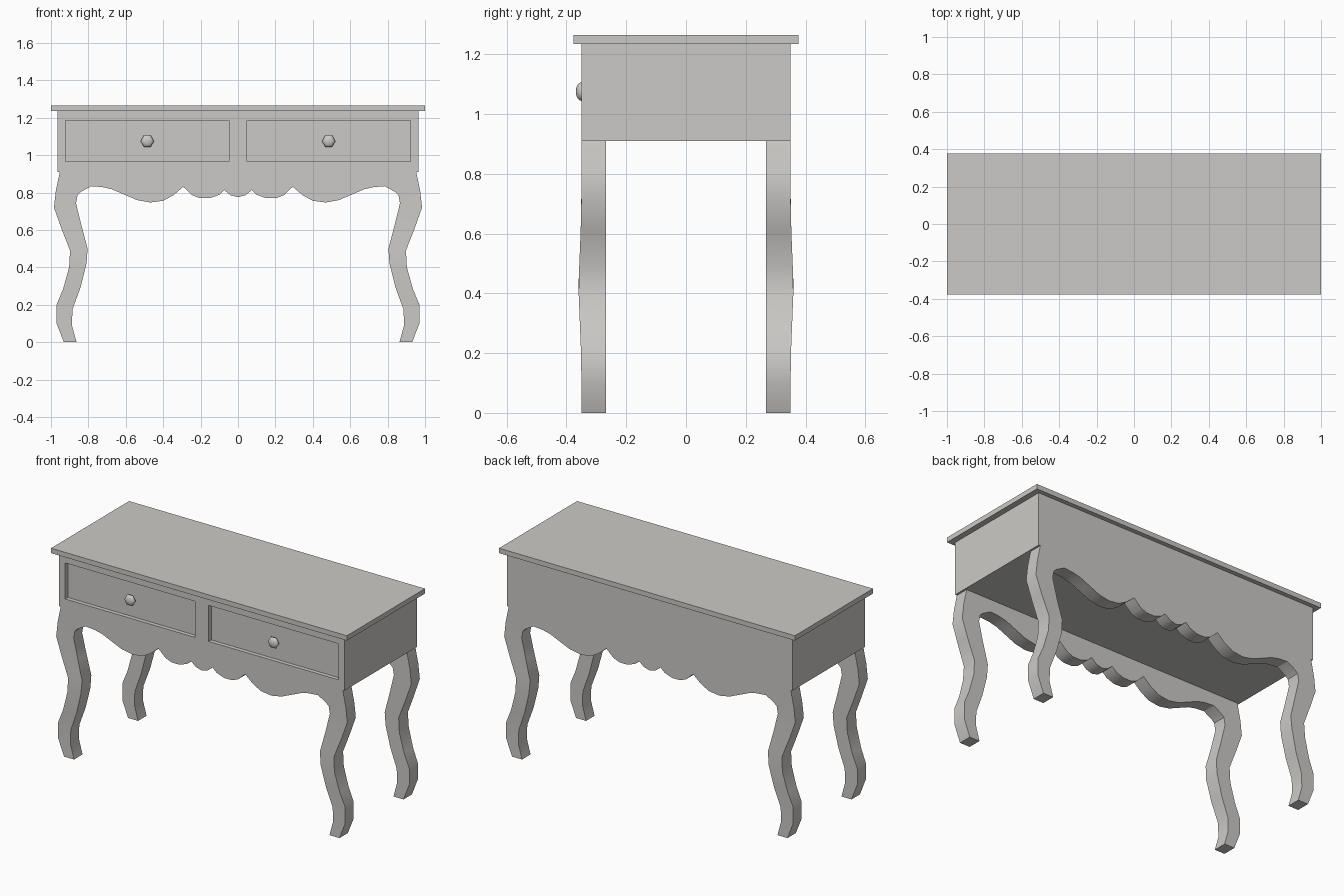
import bpy, bmesh, math
from mathutils import Matrix, Vector

cube = bpy.data.objects.get("Cube")
if cube:
    bpy.data.objects.remove(cube, do_unlink=True)

# Single painted-wood colour
paint = bpy.data.materials.new("warm_grey_paint")
paint.use_nodes = True
GREY = (0.60, 0.59, 0.57, 1)
paint.diffuse_color = GREY
paint.node_tree.nodes["Principled BSDF"].inputs["Base Color"].default_value = GREY


def finish(bm, name, angle=None):
    """Turn a bmesh into a named, coloured object."""
    bmesh.ops.recalc_face_normals(bm, faces=bm.faces)
    mesh = bpy.data.meshes.new(name)
    bm.to_mesh(mesh)
    bm.free()
    mesh.materials.append(paint)
    ob = bpy.data.objects.new(name, mesh)
    bpy.context.collection.objects.link(ob)
    if angle:
        bpy.ops.object.select_all(action='DESELECT')
        ob.select_set(True)
        bpy.context.view_layer.objects.active = ob
        bpy.ops.object.shade_smooth_by_angle(angle=math.radians(angle))
    return ob


def box(half_x, half_y, z0, z1):
    bm = bmesh.new()
    bmesh.ops.create_cube(bm, size=1)
    bmesh.ops.scale(bm, vec=(2 * half_x, 2 * half_y, z1 - z0), verts=bm.verts)
    bmesh.ops.translate(bm, vec=(0, 0, (z0 + z1) / 2), verts=bm.verts)
    return bm


DEPTH, BASE, RECESS = 0.35, 0.91, 0.025

# Table top
finish(box(1, 0.377, 1.235, 1.265), "table_top")

# Case with two recessed drawer fronts
bm = box(0.965, DEPTH, BASE, 1.235)
cuts = [((x, 0, 0), (1, 0, 0)) for x in (-0.923, -0.047, 0.047, 0.923)]
cuts += [((0, 0, z), (0, 0, 1)) for z in (0.965, 1.185)]
for co, no in cuts:
    bmesh.ops.bisect_plane(bm, geom=bm.verts[:] + bm.edges[:] + bm.faces[:],
                           plane_co=co, plane_no=no)
bm.normal_update()
fronts = []
for f in bm.faces:
    c = f.calc_center_median()
    if f.normal.y < -0.9 and 0.047 < abs(c.x) < 0.923 and 0.965 < c.z < 1.185:
        fronts.append(f)
pushed = bmesh.ops.extrude_discrete_faces(bm, faces=fronts)["faces"]
bmesh.ops.translate(bm, vec=(0, RECESS, 0), verts=[v for f in pushed for v in f.verts])
bmesh.ops.dissolve_limit(bm, angle_limit=0.01, verts=bm.verts, edges=bm.edges)
finish(bm, "drawer_case")

# Drawer knobs: a short stem and a flattened six-sided button
for side, x in (("right", -0.485), ("left", 0.485)):
    bm = bmesh.new()
    turn = Matrix.Translation((x, 0, 1.075)) @ Matrix.Rotation(math.pi / 2, 4, 'X')
    turn = turn @ Matrix.Rotation(math.pi / 6, 4, 'Z')
    bmesh.ops.create_cone(bm, segments=6, radius1=0.015, radius2=0.015, depth=0.03,
                          matrix=turn @ Matrix.Translation((0, 0, 0.335)))
    bmesh.ops.create_uvsphere(bm, u_segments=6, v_segments=8, radius=0.036,
                              matrix=turn @ Matrix.Translation((0, 0, 0.35))
                              @ Matrix.Diagonal((1, 1, 0.52, 1)))
    finish(bm, "drawer_knob_" + side, 65)

# Scalloped lower edge of the apron, from the centre to the leg (x, z)
scallop = [(0, .775), (.04, .786), (.073, .813), (.1, .788), (.15, .77), (.205, .77),
           (.245, .786), (.293, .831), (.345, .786), (.40, .756), (.47, .747), (.54, .76),
           (.61, .79), (.675, .818), (.723, .829), (.785, .834), (.838, .805), (.858, .786)]
# Curved leg from knee to foot (outer x, outer z, inner x, inner z)
leg = [(.984, .72, .866, .743), (.945, .61, .836, .62), (.898, .49, .804, .50),
       (.903, .40, .81, .42), (.935, .285, .843, .29), (.97, .2, .885, .175),
       (.97, .1, .888, .09), (.931, 0, .863, 0)]
shoulder = [(.974, .81), (.953, BASE), (0, BASE)]


def skin(bm, outline_2d, legs, inner):
    """One flat side of the apron and its leg; returns the boundary order."""
    def vert(x, z):
        bulge = 0 if inner else 0.01 * max(0, 1 - abs(z - 0.42) / 0.25)
        return bm.verts.new((x, -0.268 if inner else -DEPTH - bulge, z))
    lower = [vert(*p) for p in outline_2d]
    outs = [vert(r[0], r[1]) for r in legs]
    ins = [vert(r[2], r[3]) for r in legs]
    upper = [vert(*p) for p in shoulder]
    bm.faces.new(lower + [ins[0], outs[0]] + upper)
    for i in range(len(legs) - 1):
        bm.faces.new((ins[i], ins[i + 1], outs[i + 1], outs[i]))
    return lower + ins + outs[::-1] + upper


# Front and back apron panels, each in one piece with its pair of legs
for name, turned in (("front_apron_and_legs", False), ("back_apron_and_legs", True)):
    bm = bmesh.new()
    a = skin(bm, scallop, leg, False)
    b = skin(bm, scallop, leg, True)
    for i in range(len(a) - 1):
        bm.faces.new((a[i], a[i + 1], b[i + 1], b[i]))
    bmesh.ops.recalc_face_normals(bm, faces=bm.faces)
    half = bm.verts[:] + bm.edges[:] + bm.faces[:]
    bmesh.ops.mirror(bm, geom=half, axis='X', merge_dist=0.0005)
    bmesh.ops.remove_doubles(bm, verts=bm.verts, dist=0.0005)
    if turned:
        bmesh.ops.rotate(bm, verts=bm.verts, cent=Vector(),
                         matrix=Matrix.Rotation(math.pi, 3, 'Z'))
    finish(bm, name, 32)
